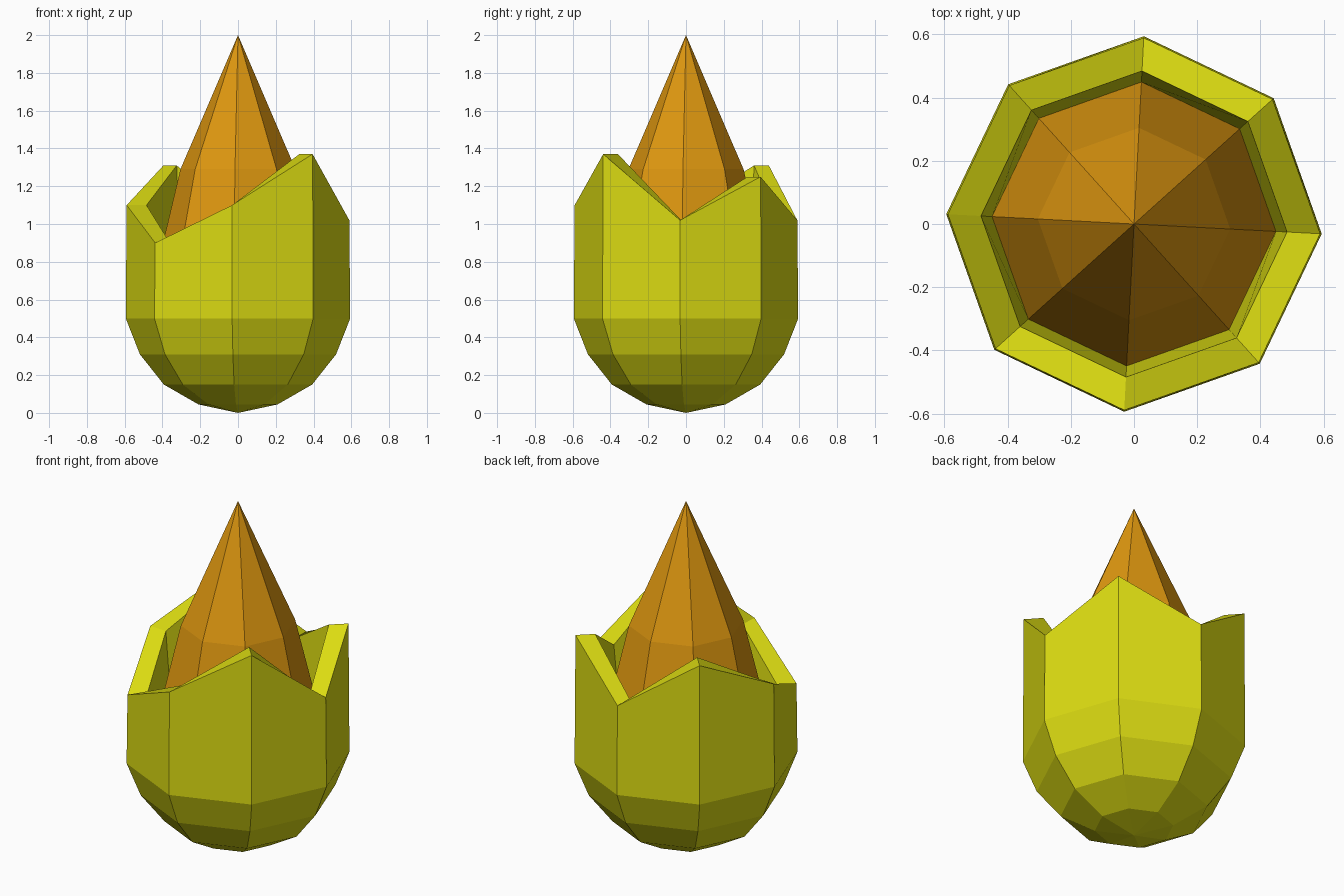
import bpy, bmesh
from math import cos, sin, radians

if "Cube" in bpy.data.objects:
    bpy.data.objects.remove(bpy.data.objects["Cube"])

SIDES = 8
TURN = -3  # small twist of the octagon, degrees


def material(name, color):
    m = bpy.data.materials.new(name)
    m.diffuse_color = (*color, 1)
    m.use_nodes = True
    m.node_tree.nodes["Principled BSDF"].inputs["Base Color"].default_value = m.diffuse_color
    return m


def ring(bm, r, heights):
    """Octagonal ring; one height per corner, counted from the +x corner."""
    if not isinstance(heights, (list, tuple)):
        heights = [heights] * SIDES
    verts = []
    for k, z in enumerate(heights):
        a = radians(TURN + 360 / SIDES * k)
        verts.append(bm.verts.new((r * cos(a), r * sin(a), z)))
    return verts


def lathe(name, profile, mat):
    """Skin a list of (radius, height) rings; radius 0 makes a pole."""
    bm = bmesh.new()
    rings = [ring(bm, r, z) if r else [bm.verts.new((0, 0, z))] for r, z in profile]
    for a, b in zip(rings, rings[1:]):
        for i in range(SIDES):
            j = (i + 1) % SIDES
            if len(a) == 1:
                bm.faces.new((a[0], b[j], b[i]))
            elif len(b) == 1:
                bm.faces.new((a[i], a[j], b[0]))
            else:
                bm.faces.new((a[i], a[j], b[j], b[i]))
    bmesh.ops.recalc_face_normals(bm, faces=bm.faces)
    mesh = bpy.data.meshes.new(name)
    bm.to_mesh(mesh)
    bm.free()
    mesh.materials.append(mat)
    ob = bpy.data.objects.new(name, mesh)
    bpy.context.collection.objects.link(ob)
    return ob


yellow = material("yellow_green", (0.72, 0.72, 0.006))
orange = material("orange", (0.73, 0.31, 0.005))

# Cup: rounded base, jagged rim, inner wall tapering in to the cone
rim = [1.02, 1.25, 1.02, 1.31, 1.10, 0.90, 1.10, 1.37]
lathe("cup", [(0, 0), (0.21, 0.045), (0.393, 0.15), (0.52, 0.31), (0.595, 0.50),
              (0.59, rim), (0.485, rim), (0.45, 0.68)], yellow)

# Pointed centre rising out of the cup
lathe("pointed_centre", [(0.45, 0.68), (0.305, 1.29), (0, 2.0)], orange)
